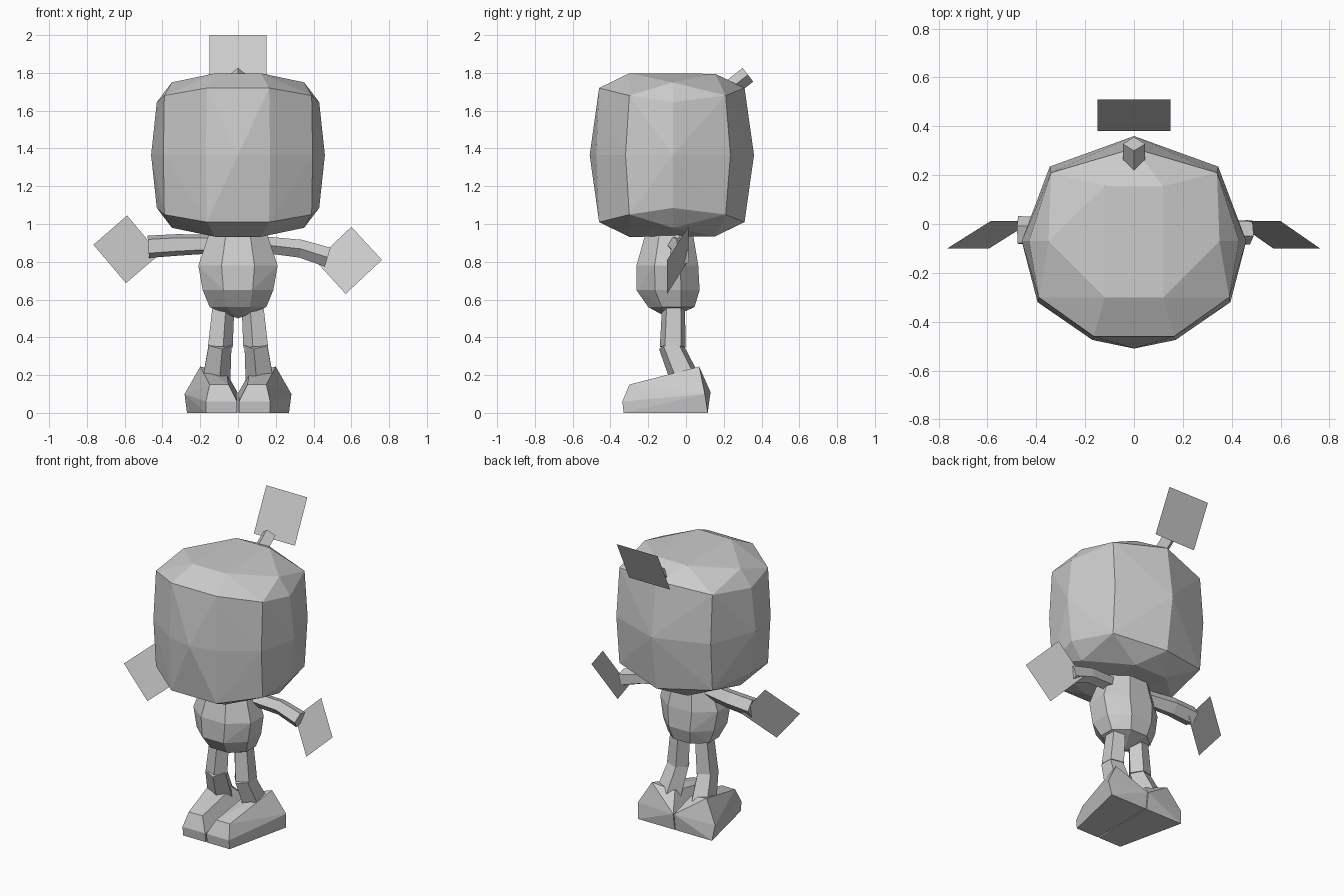
import bpy, bmesh, math
from mathutils import Vector

cube = bpy.data.objects.get("Cube")
if cube:
    bpy.data.objects.remove(cube)

# One plain grey material
grey = bpy.data.materials.new("plain grey")
grey.use_nodes = True
colour = (0.6, 0.6, 0.6, 1)
grey.diffuse_color = colour
grey.node_tree.nodes["Principled BSDF"].inputs["Base Color"].default_value = colour


def finish(name, bm):
    mesh = bpy.data.meshes.new(name)
    bm.to_mesh(mesh)
    bm.free()
    mesh.materials.append(grey)
    obj = bpy.data.objects.new(name, mesh)
    bpy.context.collection.objects.link(obj)
    return obj


def faceted(name, points):
    """Closed convex low-poly solid around the given corners."""
    bm = bmesh.new()
    for p in points:
        bm.verts.new(p)
    out = bmesh.ops.convex_hull(bm, input=bm.verts)
    loose = [v for v in bm.verts if not v.link_faces]
    bmesh.ops.delete(bm, geom=loose, context='VERTS')
    bmesh.ops.dissolve_limit(bm, angle_limit=0.02, verts=bm.verts, edges=bm.edges)
    bmesh.ops.recalc_face_normals(bm, faces=bm.faces)
    return finish(name, bm)


def tube(name, path, radii, sides, side_axis, turn=0.0):
    """Low-poly tube along a path; side_axis fixes the first cross direction."""
    bm = bmesh.new()
    path = [Vector(p) for p in path]
    rings = []
    for i, p in enumerate(path):
        along = (path[min(i + 1, len(path) - 1)] - path[max(i - 1, 0)]).normalized()
        u = Vector(side_axis)
        u = (u - along * u.dot(along)).normalized()
        w = along.cross(u)
        angles = [turn + math.tau * k / sides for k in range(sides)]
        rings.append([bm.verts.new(p + (u * math.cos(a) + w * math.sin(a)) * radii[i])
                      for a in angles])
    for a, b in zip(rings, rings[1:]):
        for k in range(sides):
            n = (k + 1) % sides
            bm.faces.new((a[k], a[n], b[n], b[k]))
    bm.faces.new(rings[0])
    bm.faces.new(rings[-1])
    bmesh.ops.recalc_face_normals(bm, faces=bm.faces)
    return finish(name, bm)


def card(name, corners):
    """Single flat face with its normal towards the front."""
    bm = bmesh.new()
    face = bm.faces.new([bm.verts.new(c) for c in corners])
    face.normal_update()
    if face.normal.y > 0:
        face.normal_flip()
    return finish(name, bm)


def both_sides(points):
    return [(s * x, y, z) for x, y, z in points for s in (1, -1)]


# Head: bulging middle ring, shoulder corners and a flat cap, same above and below
MID_Z = 1.365
middle = [(0, -.51, 0), (.17, -.475, 0), (.395, -.32, 0), (.46, -.07, 0),
          (.345, .235, 0), (0, .36, 0)]
upper = [(.165, -.46, .355), (.39, -.30, .315), (.43, -.07, .28), (.34, .21, .315),
         (0, .31, .355), (.12, -.30, .433), (.35, -.07, .385), (.12, .155, .43)]
head = middle + [(x, y, s * z) for x, y, z in upper for s in (1, -1)]
faceted("head", [(x, y, z + MID_Z) for x, y, z in both_sides(head)])

# Body: eight-sided rings (height, half width, front, back) with a low point
body = [(0, -.09, .5)]
for z, half, front, back in [(.98, .13, -.2, .03), (.93, .16, -.22, .04),
                             (.78, .21, -.262, .065), (.65, .187, -.262, .072),
                             (.56, .15, -.2, .045)]:
    for k in range(8):
        a = math.tau * (k + .5) / 8
        grow = 1 / math.cos(math.pi / 8)
        body.append((half * grow * math.cos(a),
                     (front + back) / 2 + (back - front) / 2 * grow * math.sin(a), z))
faceted("body", body)

# Arms, posed slightly differently
tube("left_arm", [(.1, -.06, .895), (.33, -.03, .87), (.475, -.03, .825)],
     (.045, .05, .055), 5, (0, 0, 1), .35)
tube("right_arm", [(-.1, -.06, .895), (-.32, -.03, .89), (-.475, -.03, .88)],
     (.05, .06, .062), 5, (0, 0, 1), .35)

# Flat hands
card("left_hand", [(.6, .012, .985), (.762, -.1, .81), (.57, -.1, .63), (.41, .012, .805)])
card("right_hand", [(-.587, .012, 1.045), (-.765, -.1, .89), (-.593, -.1, .687),
                    (-.415, .012, .84)])

# Stem on the back of the head with its flat card
tube("head_stem", [(0, .2, 1.69), (0, .328, 1.79)], (.046, .046), 4, (1, 0, 0))
card("head_card", [(-.15, .38, 1.73), (.15, .38, 1.73), (.15, .51, 2), (-.15, .51, 2)])

# Legs and feet
foot = [(.005, -.33, 0), (.17, -.33, 0), (.17, -.337, .06), (.005, -.337, .06),
        (.05, -.3, .15), (.15, -.3, .15), (.2, .07, .245), (.06, .03, .21),
        (.283, .1, .1), (.27, .115, 0), (.003, .13, .11), (.003, .115, 0)]
for side, s in (("left", 1), ("right", -1)):
    tube(side + "_thigh", [(s * .08, -.065, .6), (s * .1, -.07, .35)],
         (.062, .072), 5, (0, -1, 0), .3 * s)
    tube(side + "_shin", [(s * .1, -.085, .365), (s * .122, .0, .17)],
         (.066, .082), 5, (0, -1, 0), .3 * s)
    faceted(side + "_foot", [(s * x, y, z) for x, y, z in foot])
